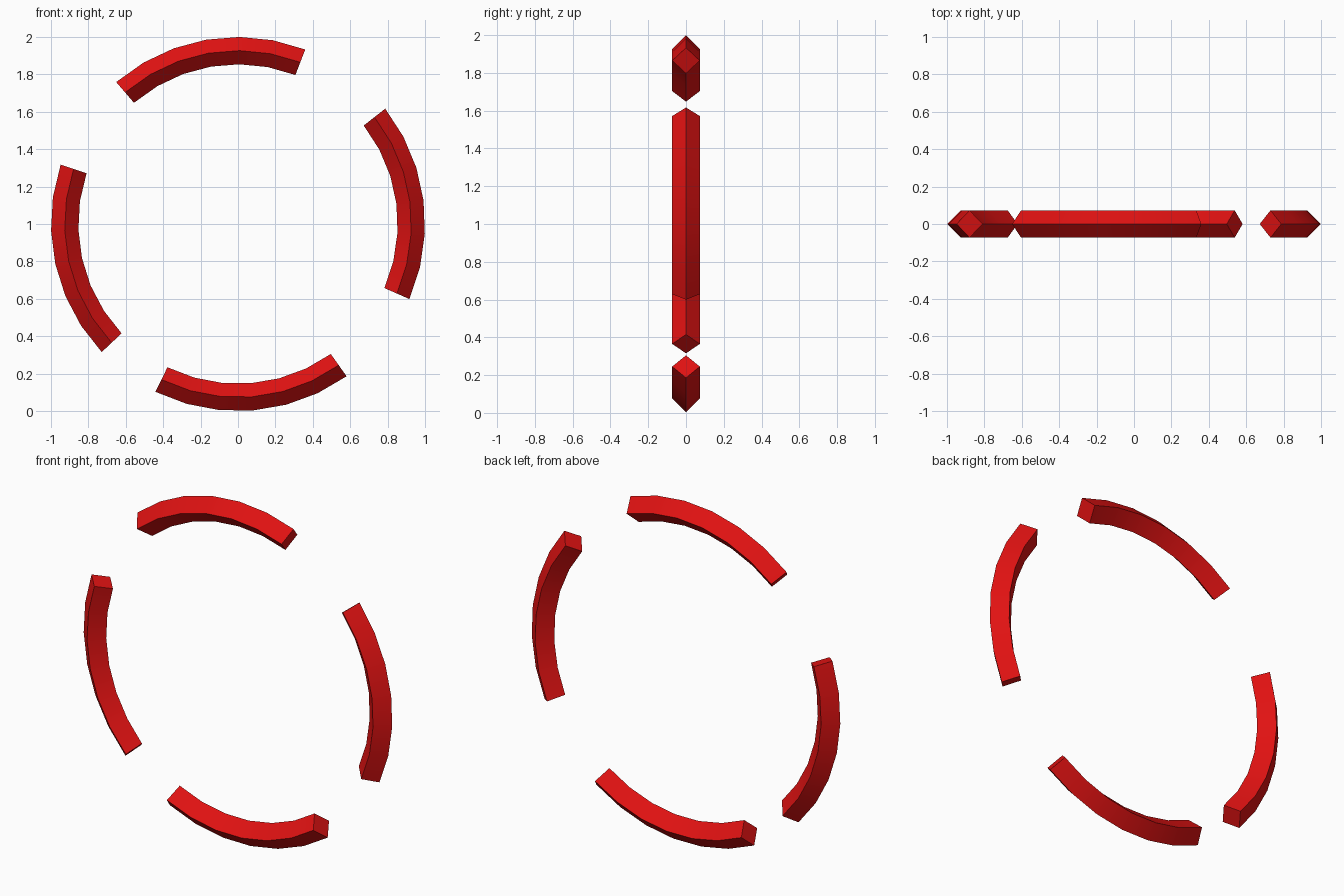
import bpy, bmesh, math

if "Cube" in bpy.data.objects:
    bpy.data.objects.remove(bpy.data.objects["Cube"])

MID_R, HALF = 0.927, 0.073        # ring radius, half diagonal of the diamond section
STEP = 360 / 35                   # ring is a 35-sided circle with pieces left out
OFFSET = 89.5
CENTER_Z = 1.0

red = bpy.data.materials.new("red")
red.diffuse_color = (0.75, 0.006, 0.006, 1)
red.use_nodes = True
red.node_tree.nodes["Principled BSDF"].inputs["Base Color"].default_value = red.diffuse_color


def arc(name, first, count=6):
    """Sweep a diamond section along part of the ring and cap both ends."""
    bm = bmesh.new()
    rings = []
    for k in range(first, first + count + 1):
        a = math.radians(OFFSET + k * STEP)
        ring = []
        for dr, y in ((HALF, 0), (0, HALF), (-HALF, 0), (0, -HALF)):
            r = MID_R + dr
            ring.append(bm.verts.new((r * math.cos(a), y, CENTER_Z + r * math.sin(a))))
        rings.append(ring)
    for p, q in zip(rings, rings[1:]):
        for i in range(4):
            j = (i + 1) % 4
            bm.faces.new((p[i], p[j], q[j], q[i]))
    bm.faces.new(rings[0])
    bm.faces.new(rings[-1])
    bmesh.ops.recalc_face_normals(bm, faces=bm.faces)
    me = bpy.data.meshes.new(name)
    bm.to_mesh(me)
    bm.free()
    me.materials.append(red)
    ob = bpy.data.objects.new(name, me)
    bpy.context.collection.objects.link(ob)
    # Smooth along the curve, crisp at the diamond corners
    bpy.ops.object.select_all(action='DESELECT')
    ob.select_set(True)
    bpy.context.view_layer.objects.active = ob
    bpy.ops.object.shade_smooth_by_angle(angle=math.radians(30))


# Four arc pieces of the broken ring
for name, first in (("top_arc", -2), ("left_arc", 7), ("bottom_arc", 15), ("right_arc", 24)):
    arc(name, first)
